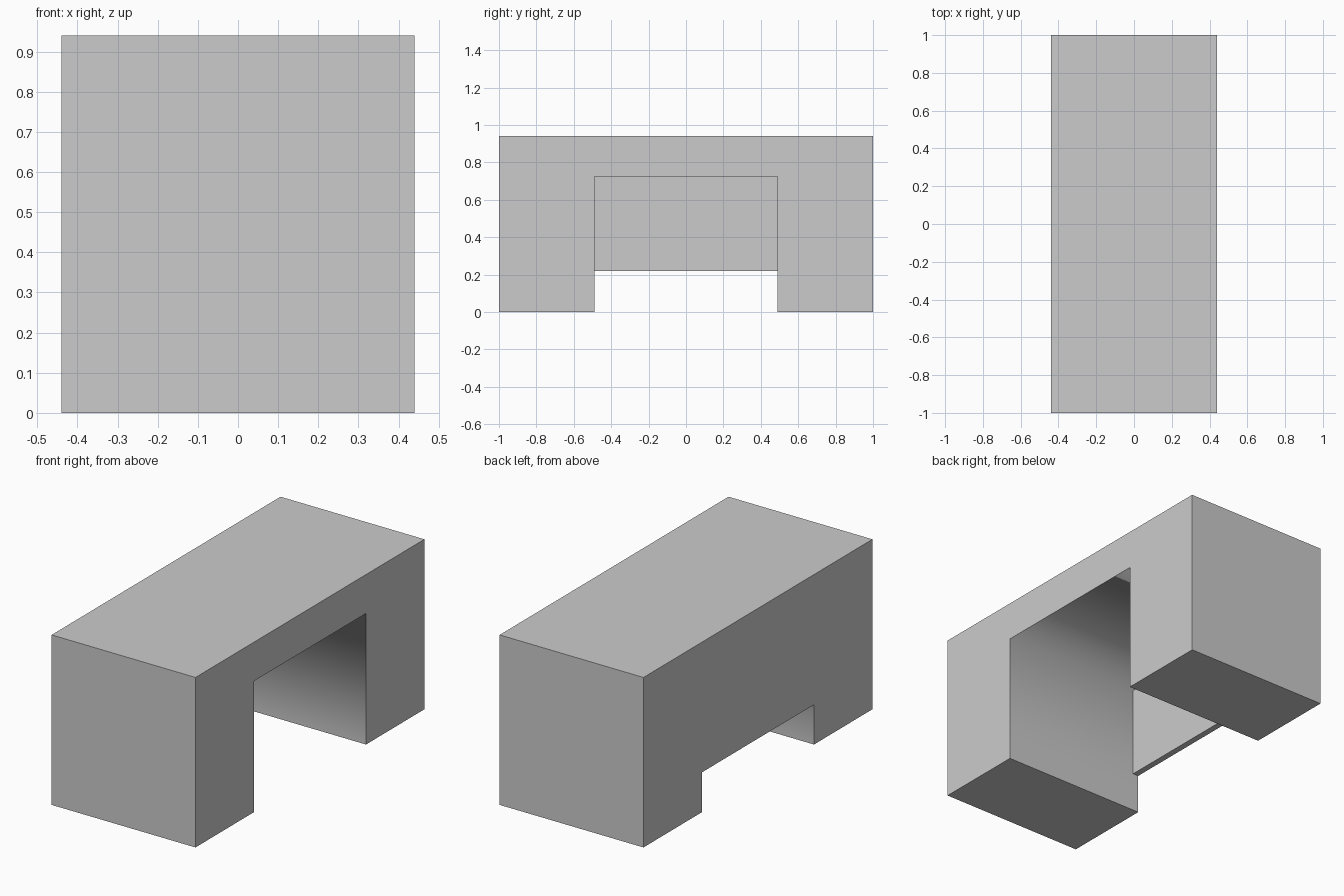
import bpy
import bmesh

cube = bpy.data.objects.get("Cube")
if cube:
    bpy.data.objects.remove(cube, do_unlink=True)

HALF_X, HALF_Y, HEIGHT = 0.44, 1.0, 0.94
OPEN_Y, OPEN_Z = 0.49, 0.725
PANEL_Z, PANEL_T = 0.22, 0.035

grey = bpy.data.materials.new("plain grey")
grey.use_nodes = True
colour = (0.6, 0.6, 0.6, 1)
grey.diffuse_color = colour
grey.node_tree.nodes["Principled BSDF"].inputs["Base Color"].default_value = colour


def extrude_x(name, profile, x0, x1):
    """Extrude a y-z outline along x into a closed solid."""
    bm = bmesh.new()
    face = bm.faces.new([bm.verts.new((x0, y, z)) for y, z in profile])
    ext = bmesh.ops.extrude_face_region(bm, geom=[face])
    moved = [v for v in ext["geom"] if isinstance(v, bmesh.types.BMVert)]
    bmesh.ops.translate(bm, verts=moved, vec=(x1 - x0, 0, 0))
    bmesh.ops.recalc_face_normals(bm, faces=bm.faces)
    mesh = bpy.data.meshes.new(name)
    # Soft shading only along the two inner corners under the top
    for f in bm.faces:
        f.smooth = True
    for e in bm.edges:
        e.smooth = name == "desk_body" and all(
            abs(abs(v.co.y) - OPEN_Y) < 0.001 and abs(v.co.z - OPEN_Z) < 0.001
            for v in e.verts) and abs(e.verts[0].co.x - e.verts[1].co.x) > 0.1
    bm.to_mesh(mesh)
    bm.free()
    mesh.materials.append(grey)
    obj = bpy.data.objects.new(name, mesh)
    bpy.context.collection.objects.link(obj)
    return obj


# Top and two block legs as one arch
half = [(OPEN_Y, OPEN_Z), (OPEN_Y, 0), (HALF_Y, 0), (HALF_Y, HEIGHT)]
arch = half + [(-y, z) for y, z in reversed(half)]
extrude_x("desk_body", arch, -HALF_X, HALF_X)

# Thin panel closing the upper part of the opening
panel = [(-OPEN_Y, PANEL_Z), (OPEN_Y, PANEL_Z), (OPEN_Y, OPEN_Z), (-OPEN_Y, OPEN_Z)]
extrude_x("back_panel", panel, -HALF_X, -HALF_X + PANEL_T)
